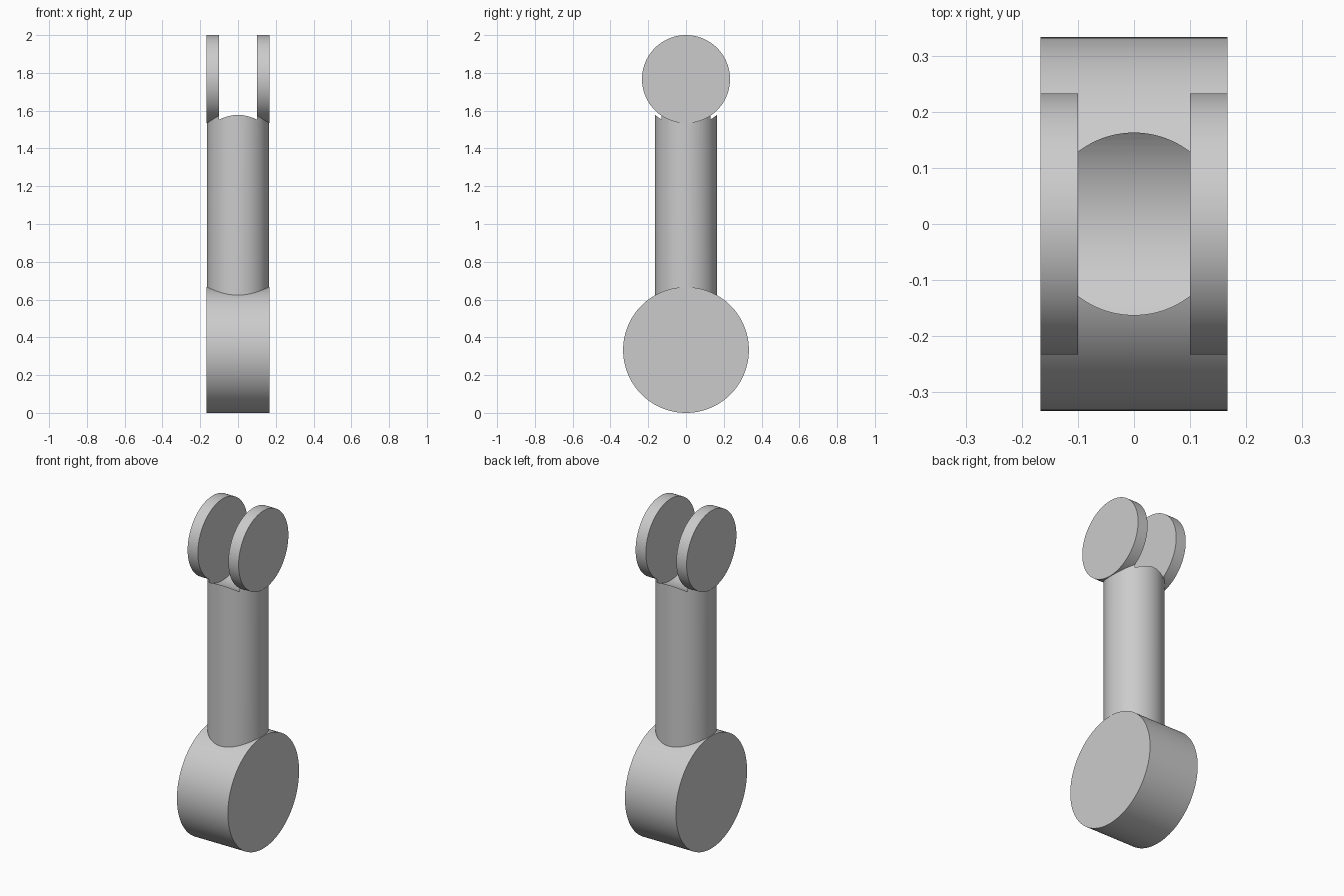
import bpy
import math

if "Cube" in bpy.data.objects:
    bpy.data.objects.remove(bpy.data.objects["Cube"], do_unlink=True)

grey = bpy.data.materials.new("light grey")
grey.use_nodes = True
colour = (0.6, 0.6, 0.6, 1)
grey.diffuse_color = colour
grey.node_tree.nodes["Principled BSDF"].inputs["Base Color"].default_value = colour

HALF_WIDTH = 0.167
HUB_RADIUS = 0.333
FORK_RADIUS = 0.233
FORK_Z = 2 - FORK_RADIUS


def cylinder(name, radius, length, z, sideways=True):
    """Cylinder centred at height z, along x if sideways, otherwise upright."""
    bpy.ops.mesh.primitive_cylinder_add(
        vertices=128, radius=radius, depth=length, location=(0, 0, z),
        rotation=(0, math.pi / 2 if sideways else 0, 0))
    obj = bpy.context.object
    obj.name = name
    obj.data.materials.append(grey)
    return obj


def combine(target, tool, operation):
    """Apply a boolean and discard the tool object."""
    mod = target.modifiers.new(operation.title(), "BOOLEAN")
    mod.operation = operation
    mod.solver = "EXACT"
    mod.object = tool
    bpy.ops.object.select_all(action="DESELECT")
    target.select_set(True)
    bpy.context.view_layer.objects.active = target
    bpy.ops.object.modifier_apply(modifier=mod.name)
    bpy.data.objects.remove(tool, do_unlink=True)


# Wide round hub at the foot
hub = cylinder("base_hub", HUB_RADIUS, 2 * HALF_WIDTH, HUB_RADIUS)

# Upright shaft, its lower end seated in the hub
bottom, top = 0.45, 1.6
arm = cylinder("forked_arm", 0.163, top - bottom, (top + bottom) / 2, sideways=False)

# Round head, split into two cheeks by a wider round slot that also hollows the shaft
combine(arm, cylinder("head", FORK_RADIUS, 2 * HALF_WIDTH, FORK_Z), "UNION")
slot = cylinder("slot_cutter", 0.25, 0.2, FORK_Z)
slot.hide_render = True
combine(arm, slot, "DIFFERENCE")

# Smooth round sides with crisp rims
for obj in (hub, arm):
    bpy.ops.object.select_all(action="DESELECT")
    obj.select_set(True)
    bpy.context.view_layer.objects.active = obj
    bpy.ops.object.shade_smooth_by_angle(angle=math.radians(30))
